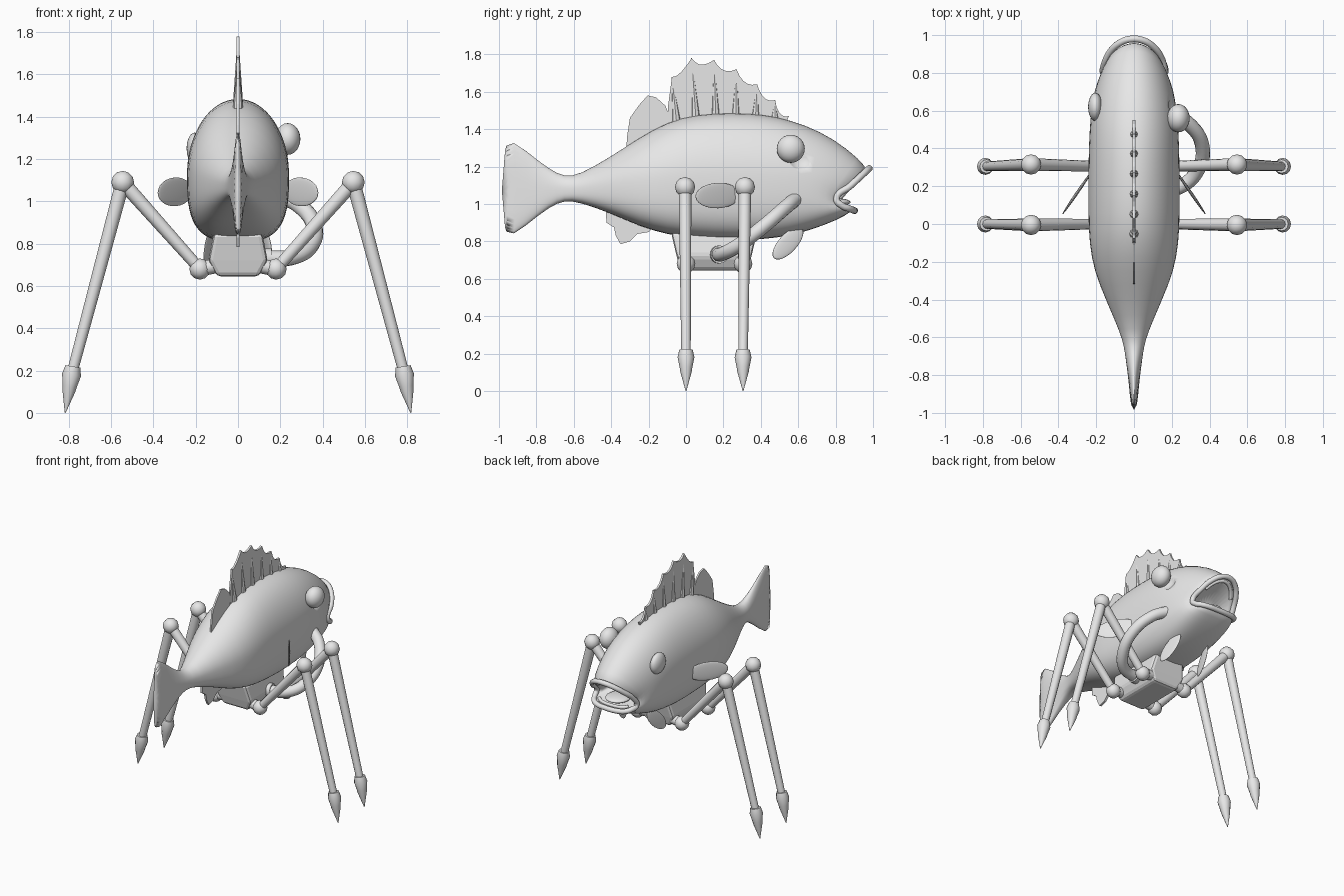
import bpy, bmesh, math
from mathutils import Vector, Matrix

if "Cube" in bpy.data.objects:
    bpy.data.objects.remove(bpy.data.objects["Cube"])

grey = bpy.data.materials.new("plain grey")
grey.use_nodes = True
grey.diffuse_color = (0.8, 0.8, 0.8, 1)
grey.node_tree.nodes["Principled BSDF"].inputs["Base Color"].default_value = (0.8, 0.8, 0.8, 1)


def finish(name, bm, smooth=True):
    bmesh.ops.recalc_face_normals(bm, faces=bm.faces)
    for f in bm.faces:
        f.smooth = smooth
    me = bpy.data.meshes.new(name)
    bm.to_mesh(me)
    bm.free()
    me.materials.append(grey)
    ob = bpy.data.objects.new(name, me)
    bpy.context.collection.objects.link(ob)
    return ob


def sharpen(ob, angle=40):
    bpy.ops.object.select_all(action='DESELECT')
    ob.select_set(True)
    bpy.context.view_layer.objects.active = ob
    bpy.ops.object.shade_smooth_by_angle(angle=math.radians(angle))


def loft(bm, rings):
    rows = [[bm.verts.new(p) for p in r] for r in rings]
    n = len(rows[0])
    for a, b in zip(rows, rows[1:]):
        for i in range(n):
            bm.faces.new((a[i], a[(i + 1) % n], b[(i + 1) % n], b[i]))
    bm.faces.new(rows[0])
    bm.faces.new(rows[-1])


def rod(name, path, sides=12):
    """Straight turned part: path holds (point, radius) along one line."""
    axis = (path[-1][0] - path[0][0]).normalized()
    u = axis.cross(Vector((0, 1, 0.01))).normalized()
    v = axis.cross(u)
    angles = [2 * math.pi * i / sides for i in range(sides)]
    bm = bmesh.new()
    loft(bm, [[p + r * (u * math.cos(a) + v * math.sin(a)) for a in angles] for p, r in path])
    ob = finish(name, bm)
    sharpen(ob)
    return ob


def ball(name, loc, size, rot=None, seg=24):
    bm = bmesh.new()
    bmesh.ops.create_uvsphere(bm, u_segments=seg, v_segments=seg // 2, radius=1)
    m = Matrix.Translation(loc) @ (rot or Matrix()) @ Matrix.Diagonal((*size, 1))
    bmesh.ops.transform(bm, matrix=m, verts=bm.verts)
    return finish(name, bm)


def tube(name, pts, radius, cyclic=False):
    cu = bpy.data.curves.new(name, 'CURVE')
    cu.dimensions = '3D'
    cu.bevel_depth = radius
    cu.bevel_resolution = 4
    cu.use_fill_caps = True
    cu.resolution_u = 6
    sp = cu.splines.new('BEZIER')
    sp.bezier_points.add(len(pts) - 1)
    for b, p in zip(sp.bezier_points, pts):
        b.co = p
        b.handle_left_type = b.handle_right_type = 'AUTO'
    sp.use_cyclic_u = cyclic
    cu.materials.append(grey)
    ob = bpy.data.objects.new(name, cu)
    bpy.context.collection.objects.link(ob)
    return ob


def plate(name, pts, thick):
    """Upright fin on the centre plane from a (y, z) outline."""
    bm = bmesh.new()
    sides = [[bm.verts.new((x, y, z)) for y, z in pts] for x in (-thick, thick)]
    bm.faces.new(sides[0])
    bm.faces.new(sides[1])
    n = len(pts)
    for i in range(n):
        j = (i + 1) % n
        bm.faces.new((sides[0][i], sides[0][j], sides[1][j], sides[1][i]))
    return finish(name, bm, False)


def ring(top, mid, bottom, w, n=32):
    """Bent oval cross-section; top, mid and bottom are (y, z)."""
    out = []
    for i in range(n):
        a = 2 * math.pi * (i + 0.5) / n
        c, s = math.cos(a), math.sin(a)
        e = 1 if s > 0 else 0.65
        k, end = abs(s) ** e, top if s > 0 else bottom
        out.append(Vector((math.copysign(abs(c) ** e, c) * w,
                           mid[0] + (end[0] - mid[0]) * k,
                           mid[1] + (end[1] - mid[1]) * k)))
    return out


# Fish body with tail fin: y, top z, bottom z, half width
stations = [(-0.85, 1.28, 0.89, 0.026), (-0.73, 1.185, 0.985, 0.042),
            (-0.65, 1.145, 1.02, 0.052), (-0.57, 1.155, 1.01, 0.075),
            (-0.4, 1.255, 0.95, 0.15), (-0.25, 1.355, 0.88, 0.212),
            (-0.1, 1.44, 0.835, 0.238), (0.05, 1.48, 0.815, 0.243),
            (0.25, 1.49, 0.805, 0.243), (0.42, 1.48, 0.81, 0.24), (0.56, 1.45, 0.83, 0.232)]
rings = [ring((-1, 1.4), (-0.96, 1.085), (-1, 0.77), 0.018)]
for y, zt, zb, w in stations:
    mid = zb + 0.47 * (zt - zb)
    rings.append(ring((y, zt), (y, mid), (y, zb), w))
rings.append(ring((0.72, 1.39), (0.66, 1.08), (0.68, 0.865), 0.218))
rings.append(ring((0.86, 1.3), (0.735, 1.04), (0.8, 0.91), 0.198))
lip_ring = ring((0.98, 1.19), (0.785, 1.01), (0.9, 0.965), 0.165)
rings.append(lip_ring)
rings.append(ring((0.95, 1.165), (0.775, 1.01), (0.88, 0.985), 0.14))
rings.append(ring((0.76, 1.11), (0.66, 1.05), (0.74, 0.98), 0.11))
bm = bmesh.new()
loft(bm, rings)
body = finish("fish_body", bm)
body.modifiers.new("smooth", 'SUBSURF').levels = 1

# Empty socket cut into the left cheek
cutter = ball("socket_cutter", (0.265, 0.62, 1.25), (0.085,) * 3)
cutter.hide_render = True
cutter.hide_set(True)
cut = body.modifiers.new("socket", 'BOOLEAN')
cut.operation = 'DIFFERENCE'
cut.object = cutter

# Mouth
tube("lips", lip_ring[::2], 0.018, True)
ball("tongue", (0, 0.79, 1.01), (0.085, 0.09, 0.022))
for name, lift, back in (("upper_teeth", 0.018, 0.035), ("lower_teeth", -0.016, 0.03)):
    half = lip_ring[3:13] if lift > 0 else lip_ring[19:29]
    tube(name, [Vector((p.x * 0.85, p.y - back, p.z - lift)) for p in half], 0.012)

# Eyes: the left one hangs out
ball("left_eye", (0.235, 0.56, 1.295), (0.06, 0.075, 0.075))
ball("right_eye", (-0.205, 0.62, 1.25), (0.038, 0.075, 0.075))

# Front dorsal fin with scalloped edge and spines
tips = [(-0.075, 1.68), (0.03, 1.78), (0.15, 1.77), (0.27, 1.72), (0.38, 1.64),
        (0.475, 1.555), (0.55, 1.47)]
edge = [(-0.1, 1.42), (-0.095, 1.53)]
for a, b in zip(tips, tips[1:]):
    for i in range(5):
        t = i / 5
        sag = 0.12 * t * (1 - t)
        edge.append((a[0] + (b[0] - a[0]) * t - sag * 0.3, a[1] + (b[1] - a[1]) * t - sag))
plate("dorsal_fin", edge + [tips[-1], (0.53, 1.42)], 0.007)
for i, (y, z) in enumerate(tips[:-1]):
    base = Vector((0, -0.05 + 0.105 * i, 1.43))
    rod("dorsal_spine", [(base, 0.026), (Vector((0, y, z)), 0.002)], 8)

# Rear dorsal and anal fins
plate("rear_dorsal_fin", [(-0.32, 1.28), (-0.315, 1.36), (-0.30, 1.46), (-0.25, 1.53), (-0.205, 1.58),
                          (-0.16, 1.57), (-0.11, 1.525), (-0.08, 1.45), (-0.1, 1.4)], 0.006)
plate("anal_fin", [(-0.43, 0.98), (-0.425, 0.9), (-0.385, 0.875), (-0.375, 0.83), (-0.35, 0.785),
                   (-0.3, 0.8), (-0.26, 0.84), (-0.2, 0.85), (-0.15, 0.9)], 0.008)


def petal(name, root, tip, width, thick=0.008):
    """Rounded side fin from root to tip, broad in the upright direction."""
    d = Vector(tip) - Vector(root)
    rot = d.to_track_quat('Y', 'Z').to_matrix().to_4x4()
    ball(name, Vector(root) + d / 2, (thick, d.length / 2, width), rot)


# Hip block under the belly
bm = bmesh.new()
loft(bm, [[(sx * x, 0.15 + sy * y, z) for sx, sy in ((-1, -1), (1, -1), (1, 1), (-1, 1))]
          for z, x, y in ((0.645, 0.1, 0.18), (0.72, 0.14, 0.2), (0.85, 0.115, 0.23))])
hips = finish("hip_block", bm, False)
bev = hips.modifiers.new("bevel", 'BEVEL')
bev.width = 0.02
bev.segments = 2

for side, s in (("left", 1), ("right", -1)):
    petal(side + "_pectoral_fin", (s * 0.215, 0.29, 1.05), (s * 0.38, 0.05, 1.04), 0.068)
    petal(side + "_pelvic_fin", (s * 0.12, 0.62, 0.87), (s * 0.16, 0.47, 0.71), 0.05)
    # Two jointed legs on each side
    for place, y, ky in (("rear", 0, -0.005), ("front", 0.305, 0.315)):
        name = side + "_" + place
        hip = Vector((s * 0.18, y, 0.68))
        knee = Vector((s * 0.545, ky, 1.09))
        ankle = Vector((s * 0.787, y, 0.18))
        toe = Vector((s * 0.817, y, 0))
        rod(name + "_hip_pin", [(Vector((s * 0.08, y, 0.7)), 0.035), (hip, 0.035)])
        ball(name + "_hip_joint", hip, (0.05,) * 3, seg=12)
        rod(name + "_thigh", [(hip, 0.027), (knee, 0.034)])
        ball(name + "_knee", knee, (0.054,) * 3, seg=12)
        rod(name + "_shin", [(knee, 0.034), (ankle, 0.025)])
        rod(name + "_foot", [(ankle.lerp(toe, t), r) for t, r in
                             ((-0.22, 0.036), (0, 0.045), (0.3, 0.034), (0.42, 0.031), (1, 0.002))])

# Bent hose from the left cheek to the hip block
tube("side_hose", [(0.19, 0.59, 1.03), (0.29, 0.53, 0.98), (0.36, 0.42, 0.885), (0.34, 0.29, 0.785),
                   (0.25, 0.2, 0.735), (0.12, 0.17, 0.73)], 0.038)
rod("hose_collar", [(Vector((0.12, 0.175, 0.73)), 0.048), (Vector((0.155, 0.18, 0.73)), 0.048)], 16)
